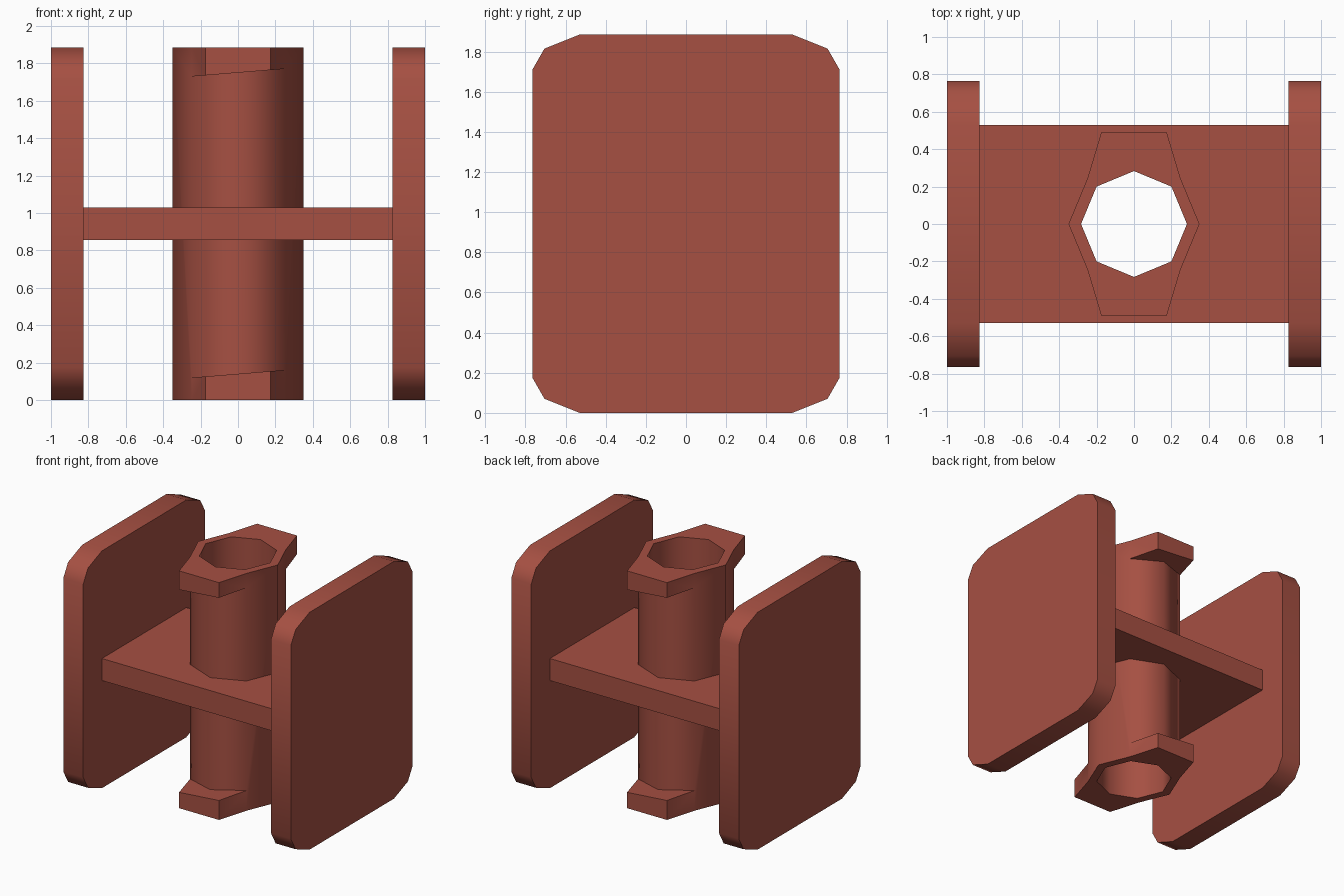
import bpy, bmesh
from math import cos, sin, radians

if "Cube" in bpy.data.objects:
    bpy.data.objects.remove(bpy.data.objects["Cube"])

HEIGHT = 1.885
OUTER_R, BORE_R = 0.35, 0.283
LUG_X, LUG_Y = 0.175, 0.49

red = bpy.data.materials.new("brick_red")
red.diffuse_color = (0.38, 0.08, 0.055, 1)
red.use_nodes = True
red.node_tree.nodes["Principled BSDF"].inputs["Base Color"].default_value = red.diffuse_color


def build(name, faces):
    """Make a welded mesh object from a list of faces given as point lists."""
    bm = bmesh.new()
    for points in faces:
        bm.faces.new([bm.verts.new(p) for p in points])
    bmesh.ops.remove_doubles(bm, verts=bm.verts[:], dist=1e-5)
    bmesh.ops.recalc_face_normals(bm, faces=bm.faces[:])
    mesh = bpy.data.meshes.new(name)
    bm.to_mesh(mesh)
    bm.free()
    mesh.materials.append(red)
    ob = bpy.data.objects.new(name, mesh)
    bpy.context.collection.objects.link(ob)
    bpy.ops.object.select_all(action='DESELECT')
    ob.select_set(True)
    bpy.context.view_layer.objects.active = ob
    bpy.ops.object.shade_smooth_by_angle(angle=radians(50))
    return ob


def half_turn(faces):
    """Add a copy of the faces turned 180 degrees about z."""
    return faces + [[(-x, -y, z) for x, y, z in f] for f in faces]


def walls(path, z0, z1):
    return [[(*a, z0), (*b, z0), (*b, z1), (*a, z1)]
            for a, b in zip(path, path[1:])]


def at(points, z):
    return [(*p, z) for p in points]


def half_ring(r):
    """Front half of an octagon, from -x round to +x."""
    return [(r * cos(radians(a)), r * sin(radians(a))) for a in range(180, 361, 45)]


outer, bore = half_ring(OUTER_R), half_ring(BORE_R)
corners = [(-LUG_X, -LUG_Y), (LUG_X, -LUG_Y)]
lug_path = [outer[1], *corners, outer[3]]


def ramp(p, base):
    """Sloping inner face of a lug."""
    return (*p, base + 0.082 * p[0])


# Octagonal sleeve with ramped locking lugs at both ends
LOW, HIGH = 0.14, 1.75
faces = walls(bore, 0, HEIGHT)
for side, edge in ((outer[0], outer[1]), (outer[4], outer[3])):
    faces.append([(*side, 0), (*edge, 0), ramp(edge, LOW), ramp(edge, HIGH),
                  (*edge, HEIGHT), (*side, HEIGHT)])
for a, b in zip(outer[1:4], outer[2:4]):
    faces.append([ramp(a, LOW), ramp(b, LOW), ramp(b, HIGH), ramp(a, HIGH)])
for end, base in ((0, LOW), (HEIGHT, HIGH)):
    faces.append([ramp(p, base) for p in lug_path + [outer[2]]])
    for a, b in zip(lug_path, lug_path[1:]):
        faces.append([(*a, end), (*b, end), ramp(b, base), ramp(a, base)])
    faces.append(at([outer[0], outer[1], bore[1], bore[0]], end))
    faces.append(at([outer[3], outer[4], bore[4], bore[3]], end))
    faces.append(at(lug_path + bore[3:0:-1], end))
build("locking_sleeve", half_turn(faces))

# Horizontal web around the sleeve
Z0, Z1 = 0.855, 1.03
edge = [(-0.825, 0), (-0.825, -0.53), (0.825, -0.53), (0.825, 0)]
faces = walls(edge, Z0, Z1) + walls(outer, Z0, Z1)
faces += [at(edge + outer[::-1], z) for z in (Z0, Z1)]
build("middle_web", half_turn(faces))

# Side plates with chamfered corners
quarter = [(0.53, 0), (0.705, 0.07), (0.765, 0.175)]
right = quarter + [(y, HEIGHT - z) for y, z in quarter[::-1]]
outline = right + [(-y, z) for y, z in right[::-1]]
for name, x0, x1 in (("left_plate", -1, -0.825), ("right_plate", 0.825, 1)):
    faces = [[(x, y, z) for y, z in outline] for x in (x0, x1)]
    for a, b in zip(outline, outline[1:] + outline[:1]):
        faces.append([(x0, *a), (x0, *b), (x1, *b), (x1, *a)])
    build(name, faces)
